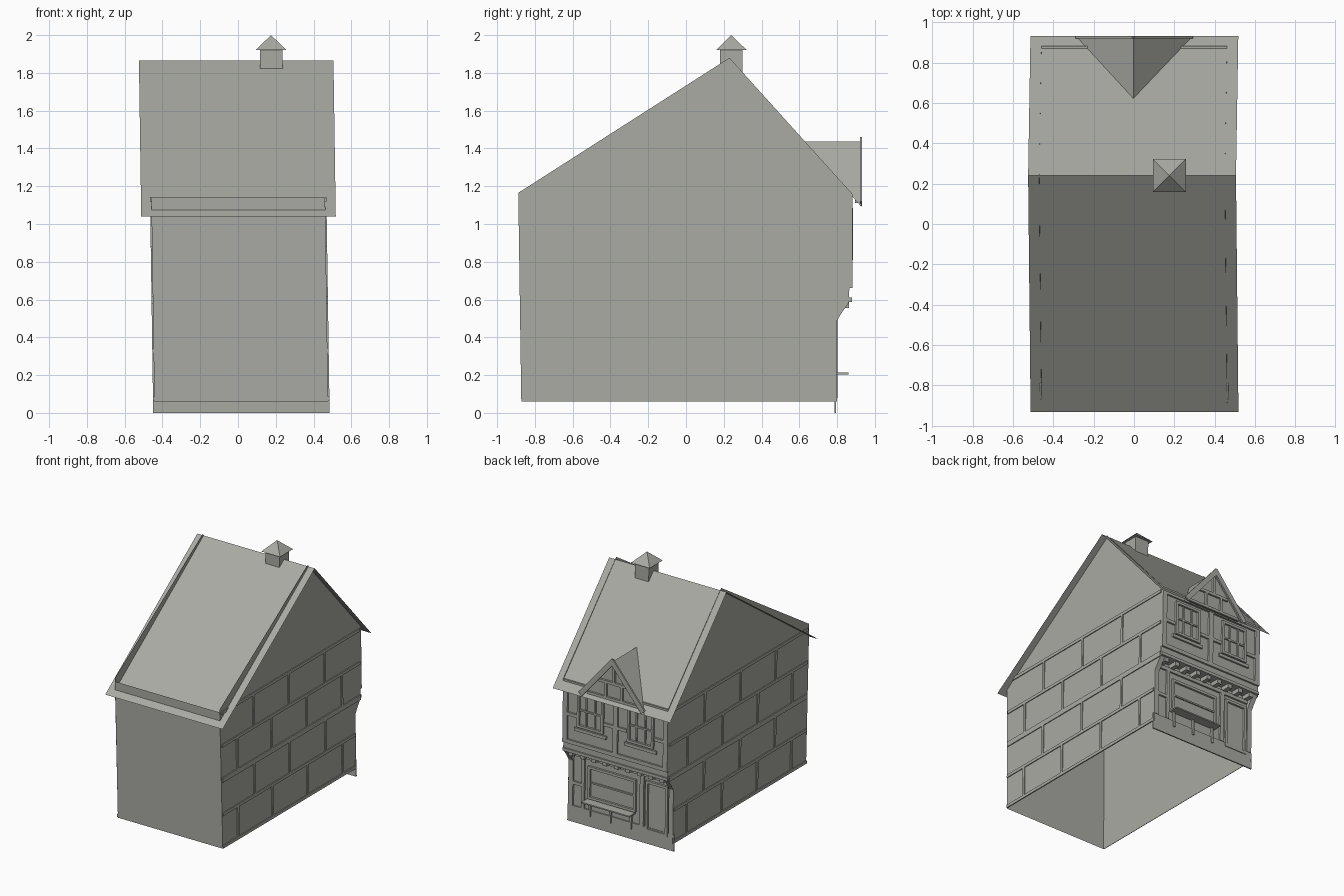
import bpy, bmesh
from mathutils import Vector

if "Cube" in bpy.data.objects:
    bpy.data.objects.remove(bpy.data.objects["Cube"])

stone = bpy.data.materials.new("warm grey")
stone.diffuse_color = (0.40, 0.40, 0.37, 1)
stone.use_nodes = True
stone.node_tree.nodes["Principled BSDF"].inputs["Base Color"].default_value = stone.diffuse_color


def finish(name, bm):
    # the whole house leans very slightly to the left
    for v in bm.verts:
        v.co.x += 0.018 - 0.0148 * v.co.z
    me = bpy.data.meshes.new(name)
    bm.to_mesh(me)
    bm.free()
    me.materials.append(stone)
    ob = bpy.data.objects.new(name, me)
    bpy.context.collection.objects.link(ob)
    return ob


def add_face(bm, pts):
    bm.faces.new([bm.verts.new(p) for p in pts])


def add_box(bm, x0, x1, y0, y1, z0, z1):
    r = bmesh.ops.create_cube(bm, size=1)
    for v in r["verts"]:
        v.co = Vector((x0 if v.co.x < 0 else x1,
                       y0 if v.co.y < 0 else y1,
                       z0 if v.co.z < 0 else z1))


def boxes(name, items):
    bm = bmesh.new()
    for b in items:
        add_box(bm, *b)
    return finish(name, bm)


def sheet(name, *polys):
    bm = bmesh.new()
    for p in polys:
        add_face(bm, p)
    return finish(name, bm)


def add_beam(bm, a, b, w, y0, y1):
    # straight board between two (x, z) points on the facade
    a, b = Vector(a), Vector(b)
    d = (b - a).normalized()
    n = Vector((-d.y, d.x)) * w / 2
    ring = [a + n, a - n, b - n, b + n]
    lo = [bm.verts.new((p.x, y0, p.y)) for p in ring]
    hi = [bm.verts.new((p.x, y1, p.y)) for p in ring]
    bm.faces.new(lo)
    bm.faces.new(hi[::-1])
    for i in range(4):
        j = (i + 1) % 4
        bm.faces.new((lo[j], lo[i], hi[i], hi[j]))
    bmesh.ops.recalc_face_normals(bm, faces=bm.faces)


W = 0.46       # half width of the walls
LOW = 0.785    # facade plane, ground floor
UP = 0.868     # facade plane, upper floor

# side walls: thin open shells that poke through the roof sheet
profile = [(-0.872, 0.06), (0.80, 0.06), (0.795, 0.49), (0.86, 0.58), (0.865, 0.66),
           (0.882, 0.66), (0.88, 1.16), (0.23, 1.88), (-0.888, 1.165)]
sheet("right_wall", [(W, y, z) for y, z in profile])
sheet("left_wall", [(-W, y, z) for y, z in reversed(profile)])
sheet("front_wall", [(-W, -0.872, 0.06), (W, -0.872, 0.06), (W, -0.885, 1.14), (-W, -0.885, 1.14)])

# raised joints of the side walls: four staggered courses
levels = [0.075, 0.33, 0.60, 0.87, 1.13]
T = 0.007
for side, name in ((1, "right"), (-1, "left")):
    x0, x1 = sorted((side * W, side * (W + T)))
    items = []
    for i, z in enumerate(levels):
        h = 0.02 if i == 2 else 0.012
        end = 0.79 if z < 0.5 else 0.86
        items.append((x0, x1, -0.87, end, z - h, z + h))
        if i < 4:
            cols = [-0.68, -0.25, 0.19, 0.63] if i % 2 == 0 else [-0.47, -0.03, 0.42]
            for y in cols:
                items.append((x0, x1, y - 0.01, y + 0.01, z + h, levels[i + 1] - 0.012))
    boxes(name + "_wall_joints", items)

# main roof: two thin sheets
R = 0.515
ridge, front_eave, back_eave = (0.24, 1.865), (-0.932, 1.04), (0.932, 1.09)
sheet("roof_front", [(-R, *front_eave), (R, *front_eave), (R, *ridge), (-R, *ridge)])
sheet("roof_back", [(R, *back_eave), (-R, *back_eave), (-R, *ridge), (R, *ridge)])

# facade walls on the back, with the jetty floor
sheet("facade_wall",
      [(W, LOW, 0), (-W, LOW, 0), (-W, LOW, 0.60), (W, LOW, 0.60)],
      [(W, LOW, 0.60), (-W, LOW, 0.60), (-W, UP, 0.60), (W, UP, 0.60)],
      [(W, UP, 0.60), (-W, UP, 0.60), (-W, UP, 1.16), (W, UP, 1.16)])
boxes("plinth", [(-0.467, 0.467, LOW, LOW + 0.01, 0, 0.13)])

# ground floor timber frame
g = LOW + 0.014
frame = [(-W, -W + 0.04, LOW, g, 0.13, 0.55), (W - 0.04, W, LOW, g, 0.13, 0.55),
         (-0.20, -0.165, LOW, g, 0.13, 0.55), (0.32, 0.345, LOW, g, 0.13, 0.55),
         (-W, W, LOW, g, 0.53, 0.56), (0.345, W - 0.04, LOW, g, 0.30, 0.325)]
boxes("ground_floor_timbers", frame)


def window(name, x0, x1, z0, z1, y, cols, rows, t=0.02, d=0.016):
    items = [(x0, x0 + t, y, y + d, z0, z1), (x1 - t, x1, y, y + d, z0, z1),
             (x0 + t, x1 - t, y, y + d, z0, z0 + t), (x0 + t, x1 - t, y, y + d, z1 - t, z1)]
    for i in range(1, cols):
        x = x0 + (x1 - x0) * i / cols
        items.append((x - 0.006, x + 0.006, y, y + d * 0.6, z0 + t, z1 - t))
    for i in range(1, rows):
        z = z0 + (z1 - z0) * i / rows
        items.append((x0 + t, x1 - t, y, y + d * 0.6, z - 0.006, z + 0.006))
    boxes(name, items)


window("shop_window_frame", -0.13, 0.29, 0.22, 0.48, LOW, 1, 2)
window("door_frame", -0.41, -0.215, 0.10, 0.50, LOW, 1, 1)
boxes("door_panel", [(-0.385, -0.24, LOW, LOW + 0.006, 0.13, 0.475)])
boxes("shop_counter", [(-0.12, 0.30, LOW, 0.86, 0.203, 0.213)])
boxes("counter_posts", [(x - 0.008, x + 0.008, LOW, LOW + 0.018, 0.08, 0.203) for x in (-0.09, 0.09, 0.27)])

# jetty: beam, joist ends and corner brackets
boxes("jetty_beam", [(-W, W, LOW, 0.878, 0.588, 0.612)])
boxes("jetty_joists", [(x - 0.018, x + 0.018, LOW, 0.862, 0.555, 0.588)
                       for x in (-0.40 + 0.1 * i for i in range(9))])
bm = bmesh.new()
for x0, x1 in ((-W, -W + 0.04), (W - 0.04, W)):
    tri = [(LOW, 0.46), (0.80, 0.49), (0.86, 0.588), (LOW, 0.588)]
    add_face(bm, [(x0, y, z) for y, z in tri])
    add_face(bm, [(x1, y, z) for y, z in tri])
    add_face(bm, [(x0, *tri[0]), (x1, *tri[0]), (x1, *tri[1]), (x0, *tri[1])])
    add_face(bm, [(x0, *tri[1]), (x1, *tri[1]), (x1, *tri[2]), (x0, *tri[2])])
finish("jetty_brackets", bm)

# upper floor timber frame and windows
u = UP + 0.014
upper = [(-W, W, UP, u, 0.66, 0.69), (-W, W, UP, u, 1.11, 1.16), (-0.02, 0.02, UP, u, 0.69, 1.11)]
for s in (-1, 1):
    for a, b, z0, z1 in ((0.42, W, 0.69, 1.11), (0.02, 0.10, 0.88, 0.905), (0.34, 0.42, 0.88, 0.905),
                         (0.08, 0.36, 0.775, 0.80)):
        x0, x1 = sorted((s * a, s * b))
        upper.append((x0, x1, UP, u, z0, z1))
    x0, x1 = sorted((s * 0.105, s * 0.335))
    window("upper_window_" + ("right" if s > 0 else "left"), x0, x1, 0.81, 1.085, UP, 3, 2)
boxes("upper_floor_timbers", upper)

# dormer: two sloping triangles, gable wall, timbers and barge boards
apex, tip = (0, 0.62, 1.437), (0, 0.92, 1.437)
sheet("dormer_roof",
      [apex, tip, (-0.29, 0.93, 1.09)],
      [tip, apex, (0.29, 0.93, 1.09)])
sheet("dormer_gable", [(0.28, 0.895, 1.10), (-0.28, 0.895, 1.10), (0, 0.895, 1.435)])
bm = bmesh.new()
for s in (-1, 1):
    add_beam(bm, (-s * 0.01, 1.447), (s * 0.275, 1.107), 0.04, 0.92, 0.932)
finish("dormer_barge_boards", bm)
boxes("dormer_timbers", [(-0.23, 0.23, 0.895, 0.91, 1.11, 1.135), (-0.13, 0.13, 0.895, 0.91, 1.24, 1.262),
                         (-0.08, -0.06, 0.895, 0.91, 1.135, 1.24), (0.06, 0.08, 0.895, 0.91, 1.135, 1.24),
                         (-0.01, 0.01, 0.895, 0.91, 1.262, 1.40)])

# chimney with a pyramid cap
cx, cy = 0.186, 0.24
boxes("chimney", [(cx - 0.06, cx + 0.06, cy - 0.06, cy + 0.06, 1.78, 1.92)])
bm = bmesh.new()
base = [bm.verts.new((cx + a * 0.082, cy + b * 0.082, 1.92)) for a, b in ((-1, -1), (1, -1), (1, 1), (-1, 1))]
top = bm.verts.new((cx, cy, 2.0))
for i in range(4):
    bm.faces.new((base[i], base[(i + 1) % 4], top))
bm.faces.new(base[::-1])
finish("chimney_cap", bm)
